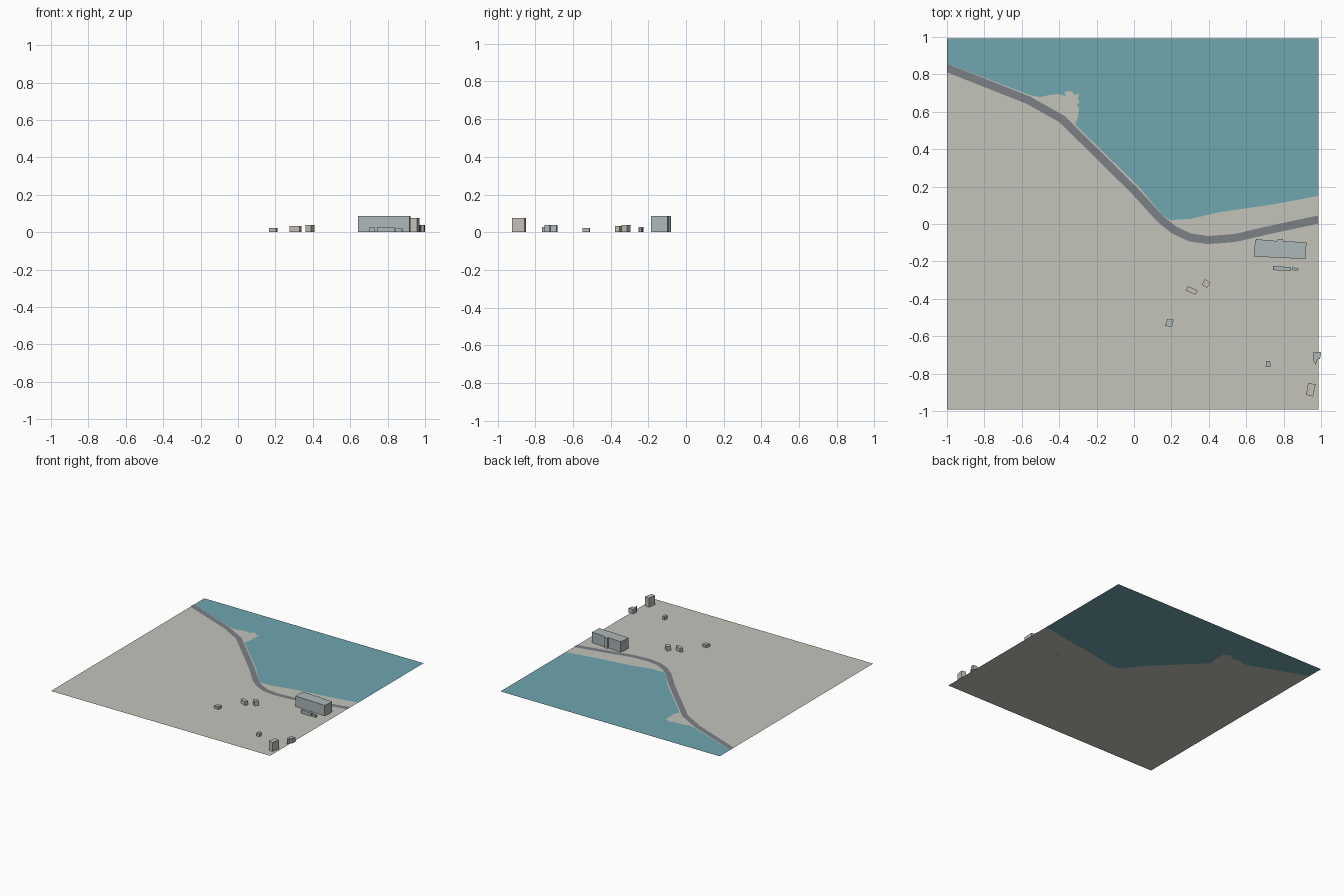
import bpy, bmesh
from mathutils import Vector

if "Cube" in bpy.data.objects:
    bpy.data.objects.remove(bpy.data.objects["Cube"])

X0, X1, Y = -1.0, 0.986, 0.993   # ground tile limits


def material(name, rgb):
    m = bpy.data.materials.new(name)
    m.diffuse_color = (*rgb, 1)
    m.use_nodes = True
    m.node_tree.nodes["Principled BSDF"].inputs["Base Color"].default_value = m.diffuse_color
    return m


LAND = material("land", (0.55, 0.55, 0.50))
WATER = material("water", (0.16, 0.38, 0.43))
ROAD = material("asphalt", (0.20, 0.22, 0.24))
GLASS = material("blue_grey_wall", (0.42, 0.48, 0.49))
STONE = material("stone_wall", (0.55, 0.52, 0.47))


def plate(name, pts, mat, z=0.0, height=0.0):
    """Flat outline facing up, or a closed prism when height is given."""
    bm = bmesh.new()
    face = bm.faces.new([bm.verts.new((x, y, z)) for x, y in pts])
    face.normal_update()
    if face.normal.z < 0:
        face.normal_flip()
    if height:
        top = bmesh.ops.extrude_face_region(bm, geom=[face], use_keep_orig=True)["geom"]
        bmesh.ops.translate(bm, vec=(0, 0, height),
                            verts=[v for v in top if isinstance(v, bmesh.types.BMVert)])
        bmesh.ops.recalc_face_normals(bm, faces=bm.faces)
    else:
        bmesh.ops.triangulate(bm, faces=bm.faces)
    me = bpy.data.meshes.new(name)
    bm.to_mesh(me)
    bm.free()
    me.materials.append(mat)
    ob = bpy.data.objects.new(name, me)
    bpy.context.collection.objects.link(ob)
    return ob


def ribbon(path, width):
    """Outline of a strip around a path, cut vertically at both ends."""
    p = [Vector(q) for q in path]
    left, right = [], []
    for i, q in enumerate(p):
        a = (q - p[i - 1]).normalized() if i else None
        b = (p[i + 1] - q).normalized() if i < len(p) - 1 else None
        if a is None or b is None:
            d = a or b
            off = Vector((0, width / 2 / d.x))
        else:
            t = (a + b).normalized()
            n = Vector((-t.y, t.x))
            off = n * (width / 2 / n.dot(Vector((-a.y, a.x))))
        left.append(q + off)
        right.append(q - off)
    return left + right[::-1]


# Shoreline with the ragged headland, shared by land and water
coast = [(X0, .858), (-.55, .687), (-.50, .679), (-.45, .690), (-.406, .695), (-.366, .684),
         (-.372, .704), (-.35, .711), (-.326, .706), (-.322, .690), (-.294, .695),
         (-.301, .668), (-.289, .652), (-.305, .636), (-.294, .615), (-.299, .572),
         (-.316, .533), (.027, .198), (.15, .05), (.192, .021), (.30, .027),
         (.46, .064), (.727, .102), (X1, .150)]
plate("land", coast + [(X1, -Y), (X0, -Y)], LAND)
plate("water", coast + [(X1, Y), (X0, Y)], WATER)

# Coastal road
road = [(X0, .834), (-.567, .663), (-.385, .561), (.005, .176), (.14, .027), (.214, -.032),
        (.30, -.072), (.396, -.086), (.54, -.075), (.70, -.037), (X1, .024)]
plate("road", ribbon(road, .043), ROAD, z=.002)

# Buildings: name, height, wall material, footprint
buildings = [
    ("large_hall", .086, GLASS,
     [(.652, -.081), (.765, -.091), (.768, -.079), (.797, -.081), (.80, -.091), (.922, -.099),
      (.917, -.187), (.642, -.174), (.645, -.135), (.641, -.134)]),
    ("low_annex", .027, GLASS, [(.743, -.225), (.838, -.231), (.836, -.252), (.743, -.246)]),
    ("small_annex", .020, GLASS, [(.845, -.232), (.880, -.236), (.877, -.250), (.843, -.246)]),
    ("long_house", .032, STONE, [(.288, -.333), (.340, -.354), (.328, -.377), (.276, -.356)]),
    ("tall_house", .037, STONE, [(.380, -.294), (.409, -.314), (.390, -.342), (.362, -.324)]),
    ("west_house", .022, GLASS, [(.177, -.509), (.211, -.512), (.204, -.548), (.165, -.546)]),
    ("shed", .027, GLASS, [(.706, -.732), (.727, -.732), (.731, -.765), (.704, -.765)]),
    ("edge_house", .038, GLASS,
     [(.959, -.683), (1.0, -.686), (.995, -.720), (.979, -.725), (.972, -.752), (.957, -.728)]),
    ("corner_tower", .075, STONE, [(.931, -.850), (.971, -.857), (.957, -.922), (.920, -.913)]),
]
for name, height, mat, outline in buildings:
    plate(name, outline, mat, height=height)
